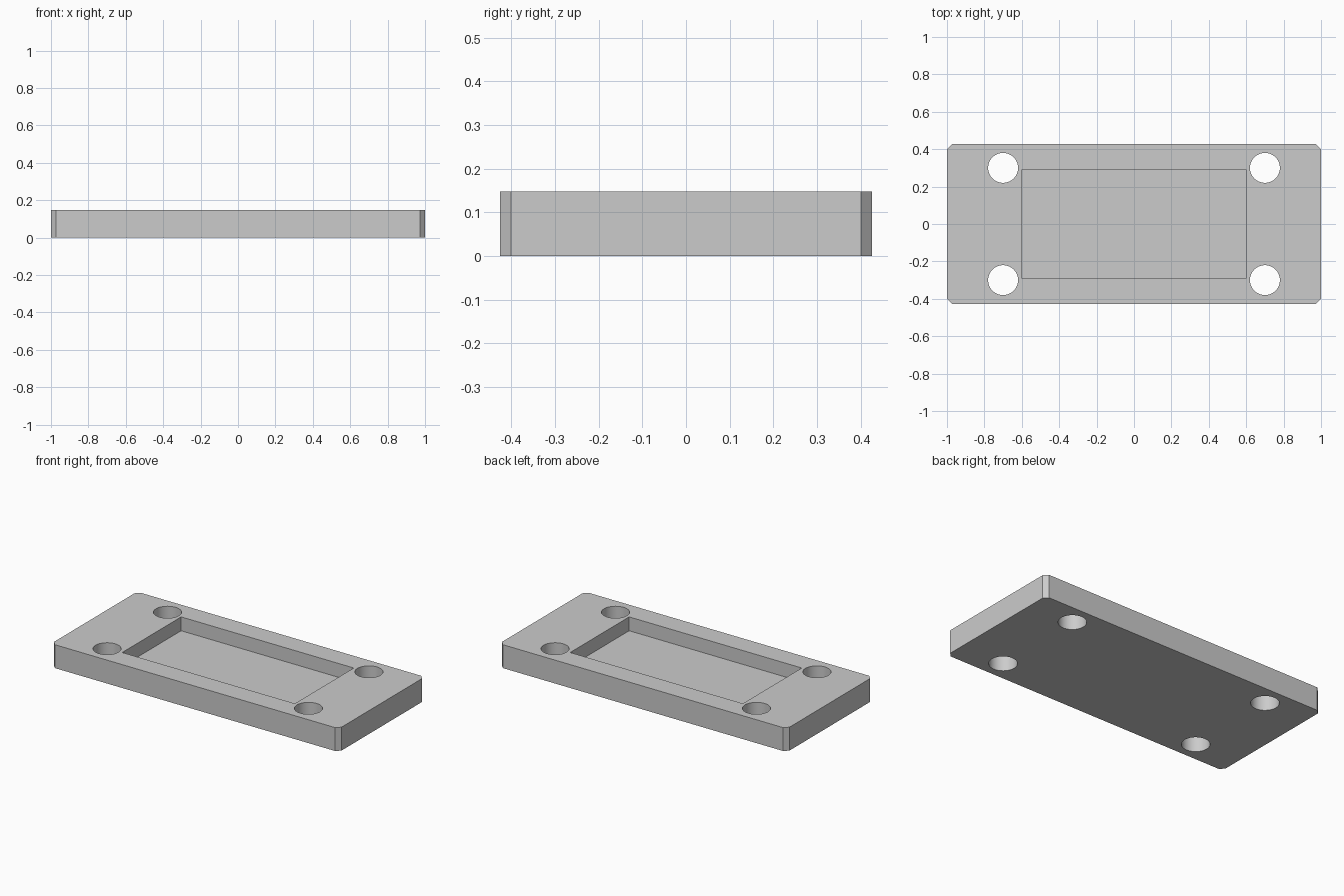
import bpy
import bmesh

if "Cube" in bpy.data.objects:
    bpy.data.objects.remove(bpy.data.objects["Cube"], do_unlink=True)

LENGTH, WIDTH, HEIGHT = 2.0, 0.853, 0.147
CHAMFER = 0.026
POCKET_X, POCKET_Y, POCKET_DEPTH = 1.2, 0.585, 0.087
HOLE_X, HOLE_Y, HOLE_RADIUS = 0.7, 0.3, 0.08

grey = bpy.data.materials.new("light grey")
grey.use_nodes = True
colour = (0.6, 0.6, 0.6, 1)
grey.diffuse_color = colour
grey.node_tree.nodes["Principled BSDF"].inputs["Base Color"].default_value = colour


def box(name, size, z):
    bpy.ops.mesh.primitive_cube_add(size=1, location=(0, 0, z))
    obj = bpy.context.object
    obj.name = name
    obj.scale = size
    bpy.ops.object.transform_apply(location=True, rotation=False, scale=True)
    obj.data.materials.append(grey)
    return obj


# Plate with chamfered upright corners
plate = box("plate", (LENGTH, WIDTH, HEIGHT), HEIGHT / 2)
bm = bmesh.new()
bm.from_mesh(plate.data)
upright = [e for e in bm.edges if abs(e.verts[0].co.z - e.verts[1].co.z) > HEIGHT / 2]
bmesh.ops.bevel(bm, geom=upright, offset=CHAMFER, segments=1, affect='EDGES')
bm.to_mesh(plate.data)
bm.free()

# Cutters: a shallow rectangular pocket and four through holes
cutters = [box("pocket_cutter", (POCKET_X, POCKET_Y, POCKET_DEPTH * 2), HEIGHT)]
for sx in (-1, 1):
    for sy in (-1, 1):
        bpy.ops.mesh.primitive_cylinder_add(
            vertices=64, radius=HOLE_RADIUS, depth=HEIGHT * 3,
            location=(sx * HOLE_X, sy * HOLE_Y, HEIGHT / 2))
        hole = bpy.context.object
        hole.name = "hole_cutter"
        hole.data.materials.append(grey)
        cutters.append(hole)

# Cut the plate, then discard the cutters
bpy.ops.object.select_all(action='DESELECT')
bpy.context.view_layer.objects.active = plate
plate.select_set(True)
for cutter in cutters:
    cutter.hide_render = True
    mod = plate.modifiers.new("cut", 'BOOLEAN')
    mod.operation = 'DIFFERENCE'
    mod.solver = 'EXACT'
    mod.object = cutter
    bpy.ops.object.modifier_apply(modifier=mod.name)
    bpy.data.objects.remove(cutter, do_unlink=True)

# Smooth hole walls, sharp edges elsewhere
bpy.ops.object.shade_smooth_by_angle(angle=0.5)
